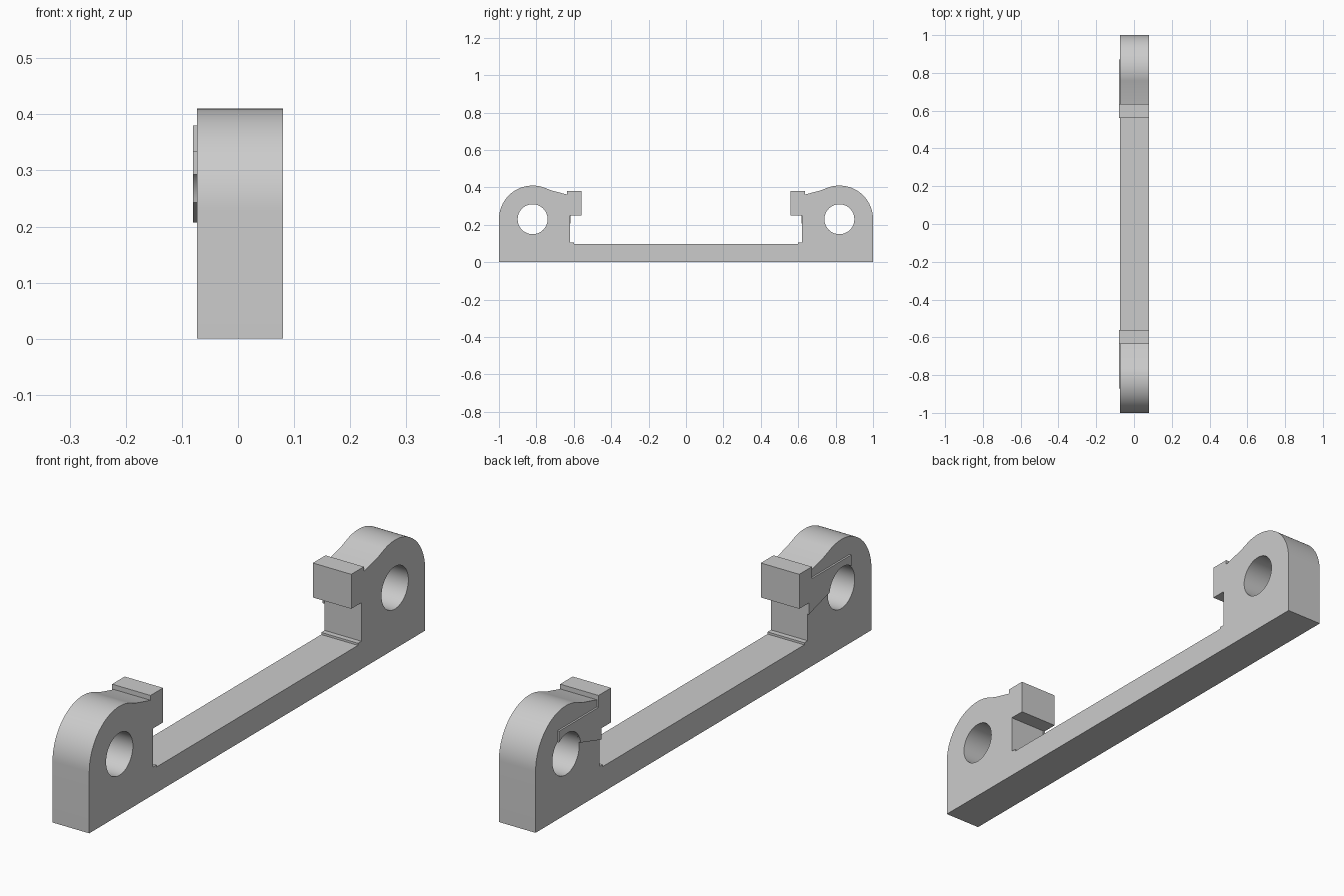
import bpy, bmesh
from math import radians, sin, cos, asin, acos, degrees
from mathutils import Matrix

cube = bpy.data.objects.get("Cube")
if cube:
    bpy.data.objects.remove(cube, do_unlink=True)

grey = bpy.data.materials.new("plain grey")
grey.use_nodes = True
colour = (0.6, 0.6, 0.6, 1)
grey.diffuse_color = colour
grey.node_tree.nodes["Principled BSDF"].inputs["Base Color"].default_value = colour

# Shared dimensions of the end lugs
LUG_Y, LUG_Z = 0.82, 0.23
LUG_R, HOLE_R = 0.18, 0.08
X_RIGHT, X_BODY, X_LEFT = -0.08, -0.073, 0.08


def arc(radius, start, end, steps):
    """Points on a circle about the lug centre, angles in degrees."""
    angles = [radians(start + (end - start) * i / steps) for i in range(steps + 1)]
    return [(LUG_Y + radius * cos(a), LUG_Z + radius * sin(a)) for a in angles]


def mirrored(points):
    return [(-y, z) for y, z in reversed(points)]


def extrude_profile(name, loops, x0, x1):
    """Fill closed (y, z) loops, inner loops being holes, and extrude along x."""
    curve = bpy.data.curves.new(name + "_profile", 'CURVE')
    curve.dimensions = '2D'
    curve.fill_mode = 'BOTH'
    curve.extrude = (x1 - x0) / 2
    for points in loops:
        spline = curve.splines.new('POLY')
        spline.points.add(len(points) - 1)
        for point, (y, z) in zip(spline.points, points):
            point.co = (y, z, 0, 1)
        spline.use_cyclic_u = True
    helper = bpy.data.objects.new(name + "_helper", curve)
    bpy.context.collection.objects.link(helper)
    graph = bpy.context.evaluated_depsgraph_get()
    mesh = bpy.data.meshes.new_from_object(helper.evaluated_get(graph))
    bpy.data.objects.remove(helper, do_unlink=True)

    # Stand the profile up: its plane becomes y-z, its depth becomes x
    mesh.transform(Matrix(((0, 0, 1, (x0 + x1) / 2), (1, 0, 0, 0),
                           (0, 1, 0, 0), (0, 0, 0, 1))))
    bm = bmesh.new()
    bm.from_mesh(mesh)
    bmesh.ops.remove_doubles(bm, verts=bm.verts, dist=0.0001)
    bmesh.ops.recalc_face_normals(bm, faces=bm.faces)
    bm.to_mesh(mesh)
    bm.free()
    mesh.name = name
    mesh.materials.clear()
    mesh.materials.append(grey)
    obj = bpy.data.objects.new(name, mesh)
    bpy.context.collection.objects.link(obj)
    bpy.ops.object.select_all(action='DESELECT')
    obj.select_set(True)
    bpy.context.view_layer.objects.active = obj
    bpy.ops.object.shade_smooth_by_angle(angle=radians(25))
    return obj


# Bracket body: base bar, two rounded lugs with holes, and inward hooks
half = [(1, 0)] + arc(LUG_R, 0, 110, 28) + [
    (0.72, 0.384), (0.635, 0.362), (0.635, 0.38), (0.56, 0.38), (0.56, 0.25),
    (0.62, 0.25), (0.62, 0.105), (0.60, 0.105), (0.60, 0.097)]
hole = arc(HOLE_R, 0, 360, 48)[:-1]
extrude_profile("bracket_body", [half + mirrored(half), hole, mirrored(hole)],
                X_BODY, X_LEFT)

# Thin raised pads beside the hooks, cut along the upper rim of each hole
outer = degrees(acos(0.05 / HOLE_R))
inner = 180 - degrees(asin(0.013 / HOLE_R))
pad = [(0.87, 0.335)] + arc(HOLE_R, outer, inner, 20) + [
    (0.617, 0.207), (0.617, 0.25), (0.56, 0.25), (0.56, 0.38),
    (0.635, 0.38), (0.635, 0.335)]
extrude_profile("back_hook_pad", [pad], X_RIGHT, X_BODY)
extrude_profile("front_hook_pad", [mirrored(pad)], X_RIGHT, X_BODY)
